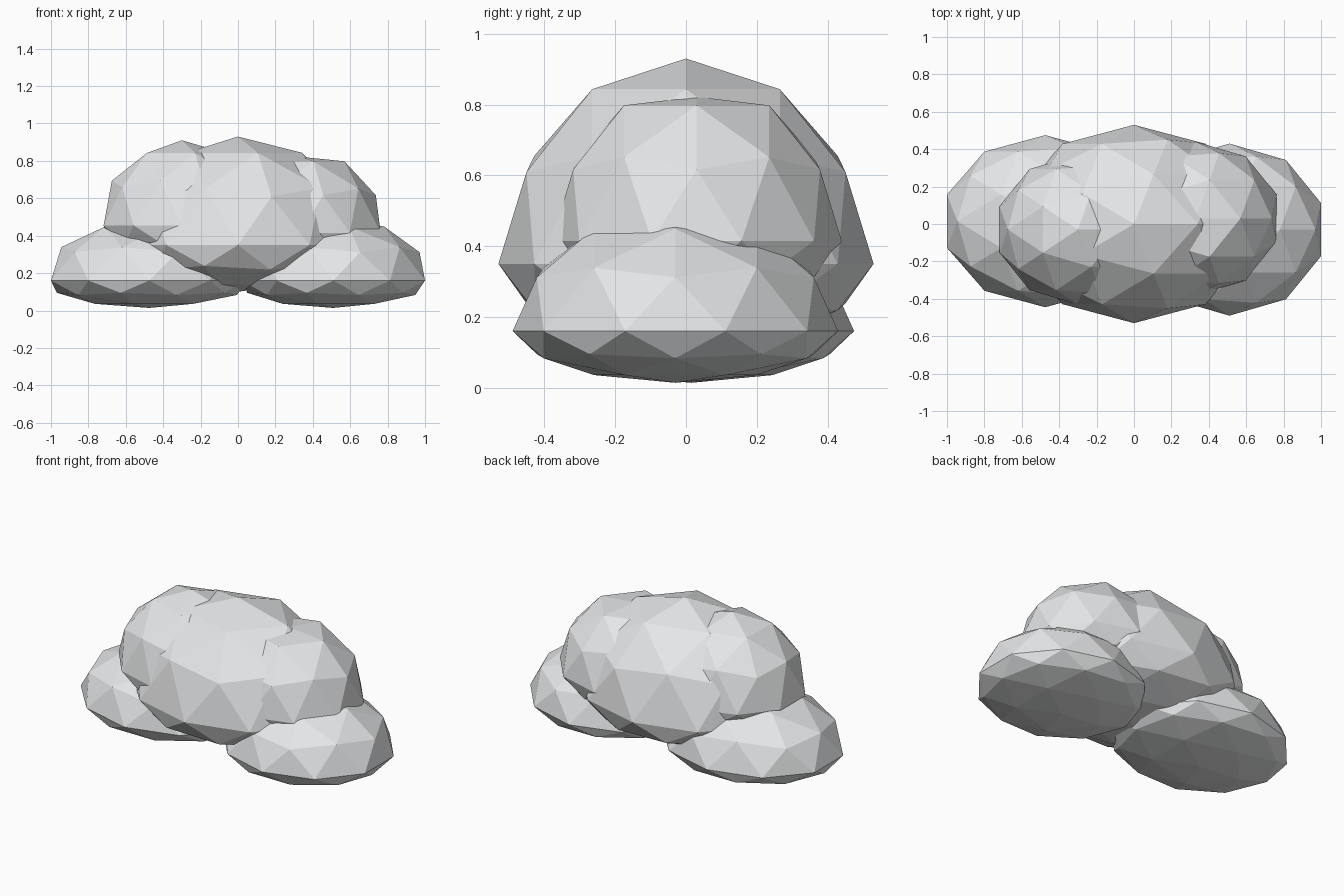
import bpy
import bmesh

cube = bpy.data.objects.get("Cube")
if cube:
    bpy.data.objects.remove(cube, do_unlink=True)

# One pale cloud colour
pale = bpy.data.materials.new("pale_grey")
pale.use_nodes = True
colour = (0.78, 0.79, 0.8, 1)
pale.diffuse_color = colour
pale.node_tree.nodes["Principled BSDF"].inputs["Base Color"].default_value = colour

BELLY = 0.43  # how far the underside of each puff is flattened


def puff(name, centre, radii, top=1.0):
    """Faceted ball with a squashed underside and an optional height limit."""
    bm = bmesh.new()
    bmesh.ops.create_icosphere(bm, subdivisions=2, radius=1)
    for v in bm.verts:
        if v.co.z < 0:
            v.co.z *= BELLY
        v.co = [c + r * p for c, r, p in zip(centre, radii, v.co)]
        v.co.z = min(v.co.z, top)
    mesh = bpy.data.meshes.new(name)
    bm.to_mesh(mesh)
    bm.free()
    mesh.materials.append(pale)
    obj = bpy.data.objects.new(name, mesh)
    bpy.context.collection.objects.link(obj)
    return obj


# Large middle puff
puff("middle_puff", (0, 0, 0.35), (0.65, 0.53, 0.58))

# Upper shoulders
puff("upper_right_puff", (-0.3, -0.03, 0.455), (0.44, 0.4, 0.455))
puff("upper_left_puff", (0.33, 0.03, 0.415), (0.455, 0.41, 0.45), top=0.822)

# Low outer puffs
puff("lower_right_puff", (-0.475, 0.015, 0.16), (0.552, 0.46, 0.34 ))
puff("lower_left_puff", (0.51, -0.03, 0.16), (0.515, 0.46, 0.34))
